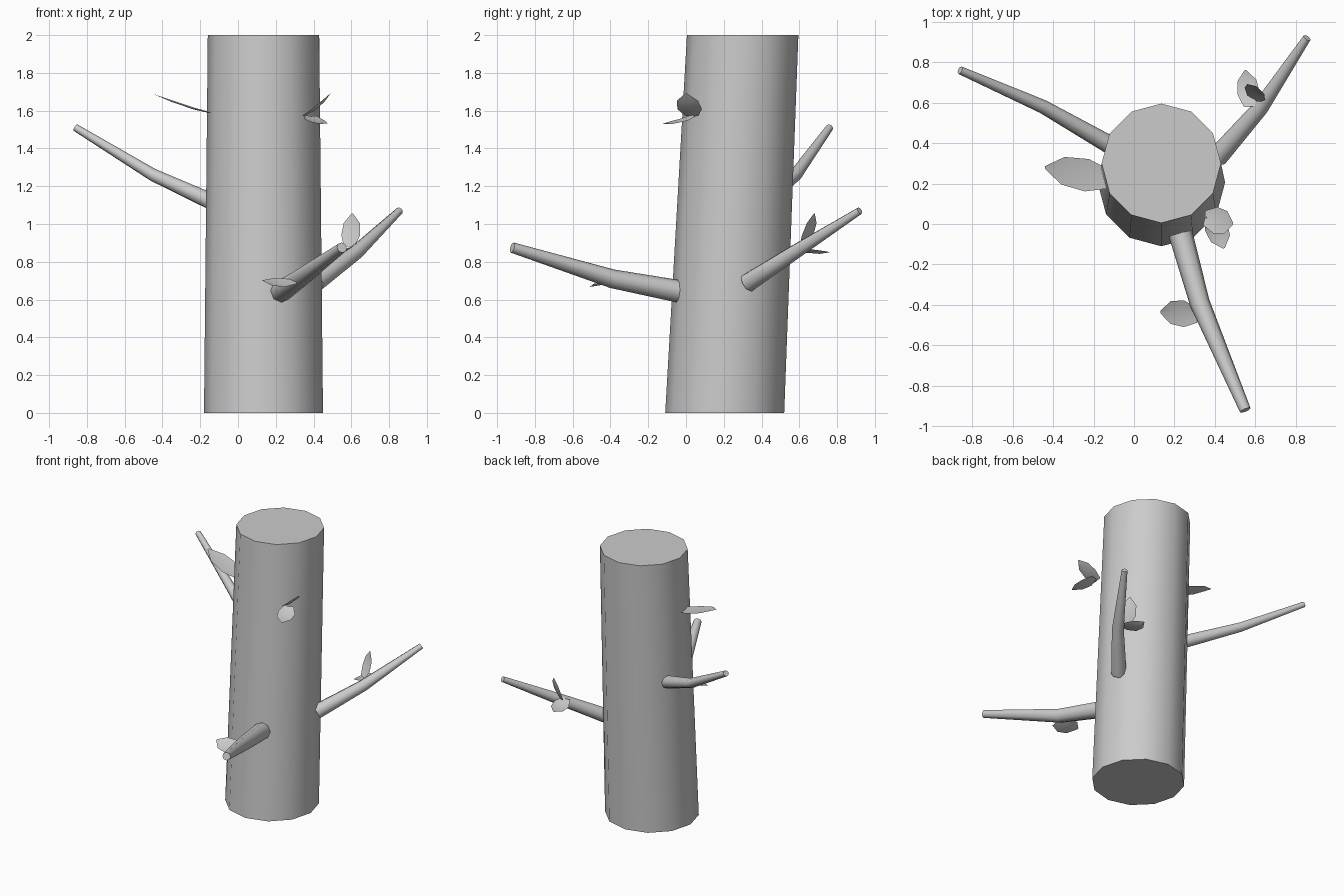
import bpy
import bmesh
import math
from mathutils import Vector

if "Cube" in bpy.data.objects:
    bpy.data.objects.remove(bpy.data.objects["Cube"])

grey = bpy.data.materials.new("bark_grey")
grey.use_nodes = True
colour = (0.6, 0.6, 0.6, 1)
grey.diffuse_color = colour
grey.node_tree.nodes["Principled BSDF"].inputs["Base Color"].default_value = colour


def finish(name, bm, angle):
    """Turn a bmesh into a named, shaded object."""
    mesh = bpy.data.meshes.new(name)
    bm.to_mesh(mesh)
    bm.free()
    mesh.materials.append(grey)
    obj = bpy.data.objects.new(name, mesh)
    bpy.context.collection.objects.link(obj)
    bpy.ops.object.select_all(action="DESELECT")
    bpy.context.view_layer.objects.active = obj
    obj.select_set(True)
    bpy.ops.object.shade_smooth_by_angle(angle=math.radians(angle))
    return obj


def tube(name, points, radii, sides, level=False):
    """Capped tapering tube; level keeps every ring horizontal."""
    bm = bmesh.new()
    points = [Vector(p) for p in points]
    rings = []
    for i, (p, r) in enumerate(zip(points, radii)):
        along = points[min(i + 1, len(points) - 1)] - points[max(i - 1, 0)]
        if level:
            u, v = Vector((1, 0, 0)), Vector((0, 1, 0))
        else:
            u = along.cross(Vector((0, 0, 1))).normalized()
            v = u.cross(along).normalized()
        angles = [math.tau * k / sides for k in range(sides)]
        rings.append([bm.verts.new(p + r * (u * math.cos(a) + v * math.sin(a))) for a in angles])
    for low, high in zip(rings, rings[1:]):
        for k in range(sides):
            n = (k + 1) % sides
            bm.faces.new((low[k], low[n], high[n], high[k]))
    bm.faces.new(rings[0][::-1])
    bm.faces.new(rings[-1])
    bmesh.ops.recalc_face_normals(bm, faces=bm.faces)
    return finish(name, bm, 61)


def leaf(name, base, tip, side, arch):
    """Pointed leaf: a thin sheet bent along its length and across its rib."""
    base, tip, side = Vector(base), Vector(tip), Vector(side)
    up = (tip - base).cross(side).normalized()
    if up.z < 0:
        up = -up
    bm = bmesh.new()
    rows = []
    for t, w in ((0, 0.55), (0.35, 1), (0.72, 0.85), (1, 0.08)):
        rib = base.lerp(tip, t) - up * arch * math.sin(math.pi * t)
        edge = up * arch * 0.6 * w
        rows.append([bm.verts.new(q) for q in (rib - side * w + edge, rib, rib + side * w + edge)])
    for a, b in zip(rows, rows[1:]):
        for k in range(2):
            bm.faces.new((a[k], a[k + 1], b[k + 1], b[k]))
    bmesh.ops.recalc_face_normals(bm, faces=bm.faces)
    return finish(name, bm, 40)


# Leaning trunk
tube("trunk", [(0.135, 0.205, 0), (0.135, 0.3, 2)], [0.315, 0.295], 12, level=True)

# Branches, each with one bend
tube("left_back_branch", [(0.41, 0.33, 0.69), (0.625, 0.575, 0.85), (0.855, 0.92, 1.07)],
     [0.052, 0.04, 0.02], 8)
tube("right_branch", [(-0.1, 0.38, 1.1), (-0.45, 0.58, 1.26), (-0.86, 0.76, 1.51)],
     [0.046, 0.034, 0.02], 8)
tube("front_branch", [(0.225, -0.03, 0.642), (0.325, -0.39, 0.71), (0.55, -0.92, 0.875)],
     [0.06, 0.05, 0.028], 8)

# Leaves on the trunk
leaf("right_trunk_leaf", (-0.12, 0.22, 1.58), (-0.44, 0.28, 1.685), (0.01, 0.08, 0), 0.012)
leaf("left_trunk_upper_leaf", (0.35, 0.03, 1.57), (0.49, 0, 1.69), (0.01, 0.065, 0), 0.015)
leaf("left_trunk_lower_leaf", (0.385, 0.045, 1.57), (0.445, -0.12, 1.53), (0.055, 0.02, -0.005), 0.015)

# Leaves on the branches
leaf("back_branch_upright_leaf", (0.59, 0.62, 0.88), (0.605, 0.68, 1.055), (0.05, -0.03, 0), 0.012)
leaf("back_branch_flat_leaf", (0.575, 0.58, 0.87), (0.55, 0.76, 0.85), (0.055, 0.005, 0.01), 0.018)
leaf("front_branch_leaf", (0.31, -0.45, 0.69), (0.13, -0.435, 0.7), (0, 0.066, 0.022), 0.018)
